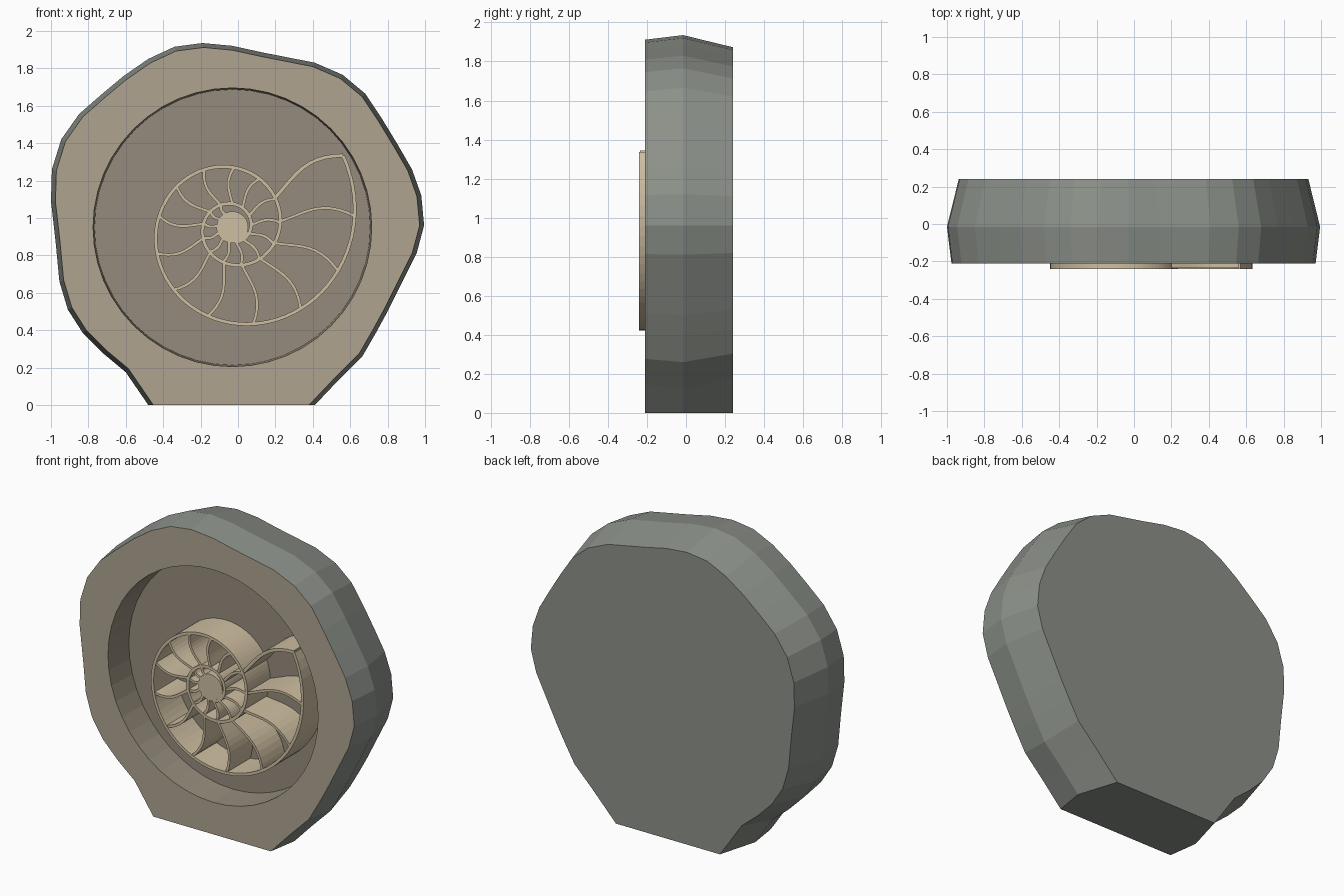
import bpy, bmesh, math
from mathutils import Vector

if "Cube" in bpy.data.objects:
    bpy.data.objects.remove(bpy.data.objects["Cube"])

CX, CZ = -0.03, 0.95            # centre of recess and spiral
FRONT, MID, BACK = -0.21, -0.015, 0.24
FLOOR, TIP = -0.01, -0.24       # recess floor, front of shell walls


def material(name, rgb):
    m = bpy.data.materials.new(name)
    m.diffuse_color = (*rgb, 1)
    m.use_nodes = True
    m.node_tree.nodes["Principled BSDF"].inputs["Base Color"].default_value = m.diffuse_color
    return m


stone = material("grey_stone", (0.26, 0.28, 0.25))
cut_face = material("cut_stone", (0.43, 0.37, 0.28))
recess = material("recess_stone", (0.30, 0.26, 0.20))
shell = material("shell_tan", (0.62, 0.52, 0.36))


def finish(bm, name, mats):
    bmesh.ops.recalc_face_normals(bm, faces=bm.faces)
    me = bpy.data.meshes.new(name)
    bm.to_mesh(me)
    bm.free()
    for m in mats:
        me.materials.append(m)
    ob = bpy.data.objects.new(name, me)
    bpy.context.collection.objects.link(ob)
    return ob


def bridge(bm, a, b, mat=0):
    for i in range(len(a)):
        j = (i + 1) % len(a)
        bm.faces.new((a[i], a[j], b[j], b[i])).material_index = mat


# Rock slab: irregular outline in three rings, cut flat at the ground
outline = [(-0.35, -0.19), (-0.60, 0.175), (-0.72, 0.275), (-0.83, 0.385),
           (-0.91, 0.51), (-0.955, 0.66), (-0.975, 0.87), (-1.0, 1.09),
           (-0.995, 1.26), (-0.945, 1.42), (-0.85, 1.555), (-0.73, 1.66),
           (-0.61, 1.76), (-0.48, 1.85), (-0.34, 1.915), (-0.19, 1.935),
           (-0.03, 1.92), (0.13, 1.885), (0.41, 1.83), (0.56, 1.765),
           (0.68, 1.665), (0.77, 1.53), (0.855, 1.39), (0.93, 1.26),
           (0.98, 1.12), (0.995, 0.96), (0.955, 0.81), (0.88, 0.66),
           (0.80, 0.50), (0.74, 0.39), (0.665, 0.26), (0.53, 0.125),
           (0.25, -0.17)]
bm = bmesh.new()
rings = [[bm.verts.new((x * s, y, CZ + (z - CZ) * s)) for x, z in outline]
         for y, s in ((FRONT, 0.976), (MID, 1.0), (BACK, 0.937))]
bridge(bm, rings[0], rings[1])
bridge(bm, rings[1], rings[2])
bm.faces.new(rings[0])
bm.faces.new(rings[2])
cut = bmesh.ops.bisect_plane(bm, geom=bm.verts[:] + bm.edges[:] + bm.faces[:],
                             plane_co=(0, 0, 0), plane_no=(0, 0, -1), clear_outer=True)
bmesh.ops.contextual_create(bm, geom=[e for e in cut["geom_cut"]
                                      if isinstance(e, bmesh.types.BMEdge)])

# Front face with a round recess sunk into it
front = next(f for f in bm.faces if all(abs(v.co.y - FRONT) < 1e-5 for v in f.verts))
edges = list(front.edges)
bmesh.ops.delete(bm, geom=[front], context='FACES_ONLY')


def circle(r, y, n=48):
    return [bm.verts.new((CX + r * math.cos(2 * math.pi * i / n), y,
                          CZ + r * math.sin(2 * math.pi * i / n))) for i in range(n)]


rim, base = circle(0.745, FRONT), circle(0.737, FLOOR)
bridge(bm, rim, base, 2)
bm.faces.new(base).material_index = 2
edges += [bm.edges.get((rim[i - 1], rim[i])) for i in range(len(rim))]
fill = bmesh.ops.triangle_fill(bm, edges=edges, use_beauty=True)
for f in fill["geom"]:
    if isinstance(f, bmesh.types.BMFace):
        f.material_index = 1
finish(bm, "rock_slab", [stone, cut_face, recess])


# Shell: thin upright walls following paths in the front plane
def wall(bm, path, width, tip):
    pts = [Vector(p) for p in path]
    secs = []
    for i, p in enumerate(pts):
        d = (pts[min(i + 1, len(pts) - 1)] - pts[max(i - 1, 0)]).normalized()
        n = Vector((-d.y, d.x)) * width / 2
        secs.append([bm.verts.new((q.x, y, q.y)) for q, y in
                     ((p - n, FLOOR + 0.005), (p - n, tip), (p + n, tip), (p + n, FLOOR + 0.005))])
    for a, b in zip(secs, secs[1:]):
        bridge(bm, a, b)
    bm.faces.new(secs[0])
    bm.faces.new(secs[-1])


A0, R0, GROW = math.radians(33), 0.705, 0.149


def radius(t):                  # t = angle wound inward from the opening
    return R0 * math.exp(-GROW * t)


def polar(r, a):
    return CX + r * math.cos(a), CZ + r * math.sin(a)


bm = bmesh.new()
turns = math.log(R0 / 0.082) / GROW
N = 180
wall(bm, [polar(radius(turns * i / N), A0 - turns * i / N) for i in range(N + 1)], 0.019, TIP)
finish(bm, "spiral_wall", [shell])

# Curved partitions between neighbouring whorls
bm = bmesh.new()
for k in range(24):
    t = k * 2 * math.pi / 13
    outer, inner = radius(t), max(radius(t + 2 * math.pi), 0.075)
    path = [polar(inner + (outer - inner) * s, A0 - t + 0.11 * math.sin(math.pi * s) + 0.03 * (1 - s))
            for s in (i / 10 for i in range(11))]
    wall(bm, path, 0.016 if k else 0.02, TIP + 0.004)
finish(bm, "chamber_walls", [shell])

# Solid centre
bpy.ops.mesh.primitive_cylinder_add(vertices=32, radius=0.085, depth=FLOOR - TIP + 0.002,
                                    location=(CX, (FLOOR + TIP) / 2 + 0.004, CZ),
                                    rotation=(math.pi / 2, 0, 0))
core = bpy.context.object
core.name = "shell_core"
core.data.materials.append(shell)
